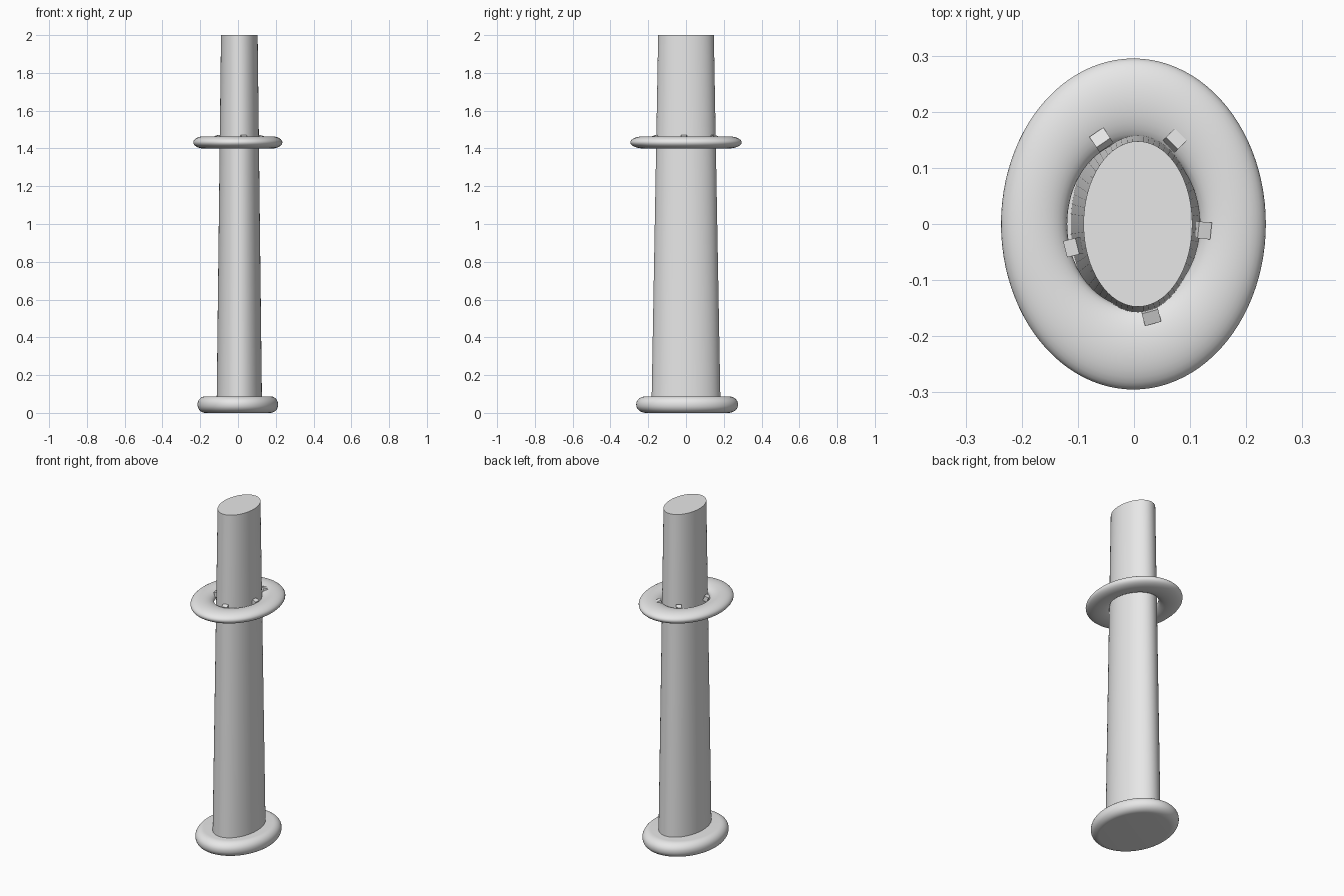
import bpy
import math
from mathutils import Matrix, Vector

cube = bpy.data.objects.get("Cube")
if cube:
    bpy.data.objects.remove(cube, do_unlink=True)

grey = bpy.data.materials.new("light_grey")
colour = (0.8, 0.8, 0.8, 1)
grey.use_nodes = True
grey.diffuse_color = colour
grey.node_tree.nodes["Principled BSDF"].inputs["Base Color"].default_value = colour


def finish(name, smooth=True):
    obj = bpy.context.object
    obj.name = name
    obj.data.materials.clear()
    obj.data.materials.append(grey)
    bpy.ops.object.transform_apply(location=False, rotation=False, scale=True)
    if smooth:
        bpy.ops.object.shade_smooth_by_angle(angle=math.radians(35))
    return obj


# Tapered oval shaft
bpy.ops.mesh.primitive_cone_add(vertices=64, radius1=0.12, radius2=0.097,
                                depth=1.95, location=(0.007, 0, 1.025))
bpy.context.object.scale.y = 1.52
finish("shaft")

# Flattened oval guard ring
bpy.ops.mesh.primitive_torus_add(major_radius=0.177, minor_radius=0.059,
                                 major_segments=96, minor_segments=32,
                                 location=(-0.001, 0, 1.432))
bpy.context.object.scale = (1, 1.25, 0.55)
finish("guard_ring")

# Oval pommel disc with a fully rounded rim
bpy.ops.mesh.primitive_cylinder_add(vertices=96, radius=0.213, depth=0.088,
                                    location=(-0.001, 0.006, 0.044))
bevel = bpy.context.object.modifiers.new("rounded_rim", "BEVEL")
bevel.width = 0.042
bevel.segments = 10
bpy.ops.object.modifier_apply(modifier=bevel.name)
bpy.context.object.scale.y = 1.265
finish("pommel")

# Five tilted tabs holding the ring to the shaft: x, y, outward angle
tabs = [(-0.058, 0.15, 124), (0.072, 0.148, 45), (0.121, -0.011, -6),
        (0.03, -0.162, -75), (-0.107, -0.041, 194)]
for i, (x, y, angle) in enumerate(tabs):
    bpy.ops.mesh.primitive_cube_add(size=1)
    tab = bpy.context.object
    tab.scale = (0.024, 0.03, 0.03)
    finish(f"tab_{i + 1}", smooth=False)
    turn = Matrix.Rotation(math.radians(angle), 4, "Z")
    tilt = Matrix.Rotation(math.radians(20), 4, "Y")
    tab.matrix_world = Matrix.Translation(Vector((x, y, 1.454))) @ turn @ tilt
